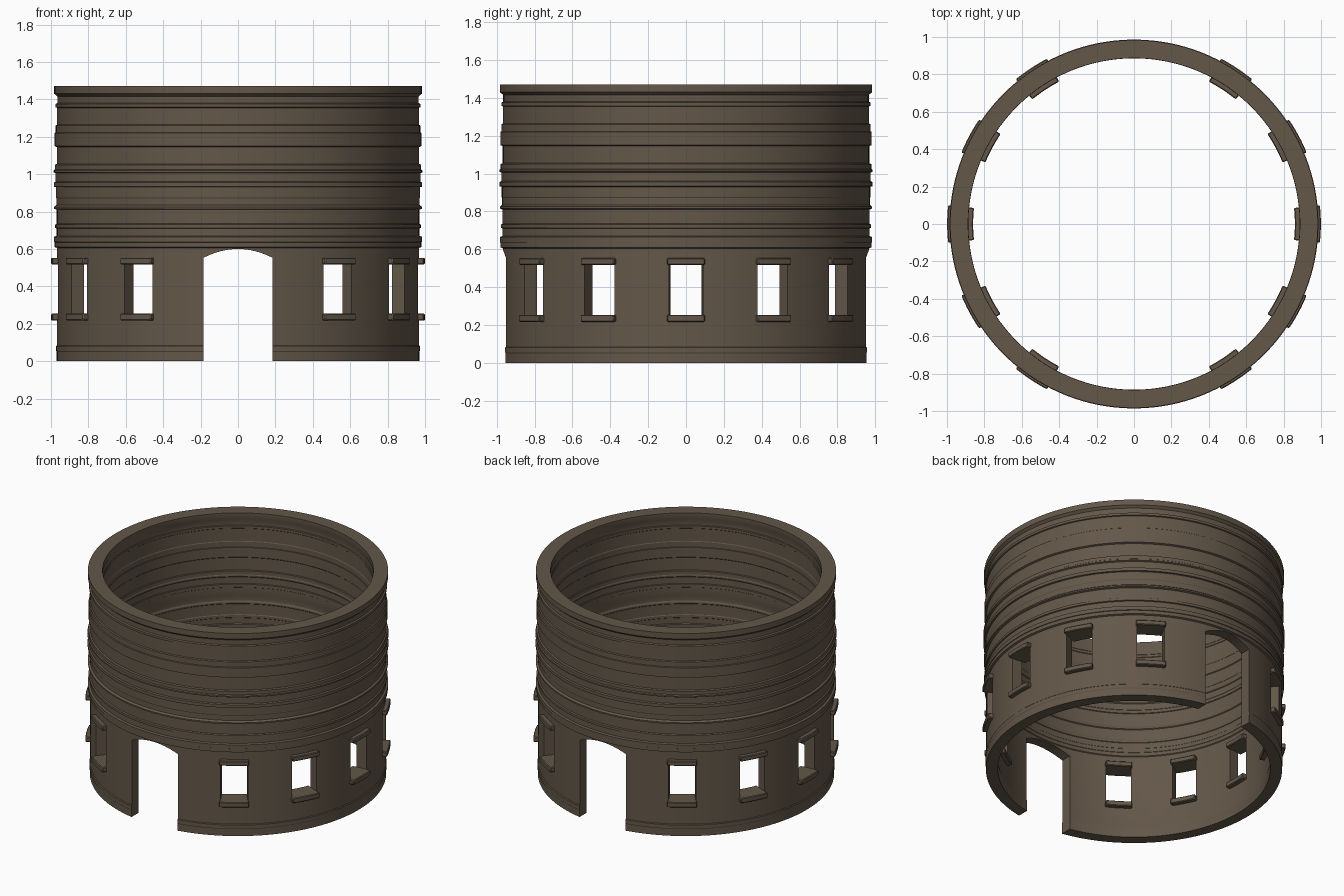
import bpy, bmesh, math

if "Cube" in bpy.data.objects:
    bpy.data.objects.remove(bpy.data.objects["Cube"])

SEG = 144
brown = bpy.data.materials.new("dark_brown_stone")
brown.diffuse_color = (0.125, 0.095, 0.066, 1)
brown.use_nodes = True
brown.node_tree.nodes["Principled BSDF"].inputs["Base Color"].default_value = brown.diffuse_color


def new_object(name, bm):
    bmesh.ops.recalc_face_normals(bm, faces=bm.faces[:])
    mesh = bpy.data.meshes.new(name)
    bm.to_mesh(mesh)
    bm.free()
    mesh.materials.append(brown)
    obj = bpy.data.objects.new(name, mesh)
    bpy.context.collection.objects.link(obj)
    return obj


def lathe(name, profile):
    """Closed (radius, z) profile turned around z."""
    bm = bmesh.new()
    rings = []
    for i in range(SEG):
        a = 2 * math.pi * (i + 0.5) / SEG
        rings.append([bm.verts.new((r * math.cos(a), r * math.sin(a), z)) for r, z in profile])
    n = len(profile)
    for i in range(SEG):
        a, b = rings[i], rings[(i + 1) % SEG]
        for j in range(n):
            k = (j + 1) % n
            bm.faces.new((a[j], b[j], b[k], a[k]))
    return new_object(name, bm)


def add_arc_block(bm, angle, half, r0, r1, z0, z1, steps=6):
    """Curved block following the wall."""
    rows = []
    for i in range(steps + 1):
        a = angle - half + 2 * half * i / steps
        c, s = math.cos(a), math.sin(a)
        rows.append([bm.verts.new((r * c, r * s, z))
                     for r, z in ((r0, z0), (r1, z0), (r1, z1), (r0, z1))])
    for a, b in zip(rows, rows[1:]):
        for j in range(4):
            k = (j + 1) % 4
            bm.faces.new((a[j], b[j], b[k], a[k]))
    bm.faces.new(rows[0])
    bm.faces.new(rows[-1][::-1])


def smooth(obj):
    bpy.ops.object.select_all(action='DESELECT')
    obj.select_set(True)
    bpy.context.view_layer.objects.active = obj
    bpy.ops.object.shade_smooth_by_angle(angle=math.radians(25))


# ring wall: courses as (z bottom, z top, outer radius)
courses = [
    (0.00, 0.05, 0.970), (0.055, 0.08, 0.973), (0.085, 0.605, 0.968),
    (0.61, 0.635, 0.980), (0.637, 0.665, 0.984), (0.67, 0.71, 0.970),
    (0.713, 0.73, 0.978), (0.735, 0.81, 0.970), (0.815, 0.825, 0.984),
    (0.835, 0.87, 0.971), (0.875, 0.93, 0.974), (0.933, 0.955, 0.985),
    (0.96, 1.005, 0.976), (1.01, 1.02, 0.986), (1.025, 1.05, 0.979),
    (1.055, 1.145, 0.969), (1.15, 1.22, 0.981), (1.223, 1.26, 0.975),
    (1.265, 1.355, 0.968), (1.358, 1.375, 0.976), (1.38, 1.415, 0.966),
    (1.43, 1.47, 0.983),
]
outer = [(r, z) for z0, z1, r in courses for z in (z0, z1)]
# inside face repeats the courses more shallowly
inner = [(0.893 - 0.4 * (r - 0.968), z) for r, z in reversed(outer)]
wall = lathe("ring_wall", outer + inner)

# window cutters, five on each side
window_angles = [side + math.radians(d) for side in (0, math.pi)
                 for d in (-56.5, -28.25, 0, 28.25, 56.5)]
bm = bmesh.new()
for a in window_angles:
    add_arc_block(bm, a, 0.093, 0.7, 1.15, 0.245, 0.53)
window_cutter = new_object("window_cutter", bm)

# arched doorway cutter through front and back
bm = bmesh.new()
outline = [(-0.184, -0.2)]
for i in range(13):
    t = -1 + i / 6
    outline.append((0.184 * t, 0.6 - 0.047 * t * t))
outline.append((0.184, -0.2))
front = [bm.verts.new((x, -1.5, z)) for x, z in outline]
back = [bm.verts.new((x, 1.5, z)) for x, z in outline]
bm.faces.new(front)
bm.faces.new(back[::-1])
for i in range(len(outline)):
    k = (i + 1) % len(outline)
    bm.faces.new((front[i], back[i], back[k], front[k]))
door_cutter = new_object("door_cutter", bm)

# cut the openings
bpy.context.view_layer.objects.active = wall
for cutter in (window_cutter, door_cutter):
    mod = wall.modifiers.new("cut", 'BOOLEAN')
    mod.operation = 'DIFFERENCE'
    mod.solver = 'EXACT'
    mod.object = cutter
    bpy.ops.object.modifier_apply(modifier=mod.name)
    bpy.data.objects.remove(cutter, do_unlink=True)
smooth(wall)

# sills and lintels of the windows
for part, z0, z1 in (("window_sills", 0.217, 0.254), ("window_lintels", 0.518, 0.553)):
    bm = bmesh.new()
    for a in window_angles:
        add_arc_block(bm, a, 0.1, 0.86, 0.999, z0, z1)
    obj = new_object(part, bm)
    bev = obj.modifiers.new("soft_edges", 'BEVEL')
    bev.width = 0.005
    bev.segments = 1
    bev.limit_method = 'ANGLE'
    smooth(obj)
